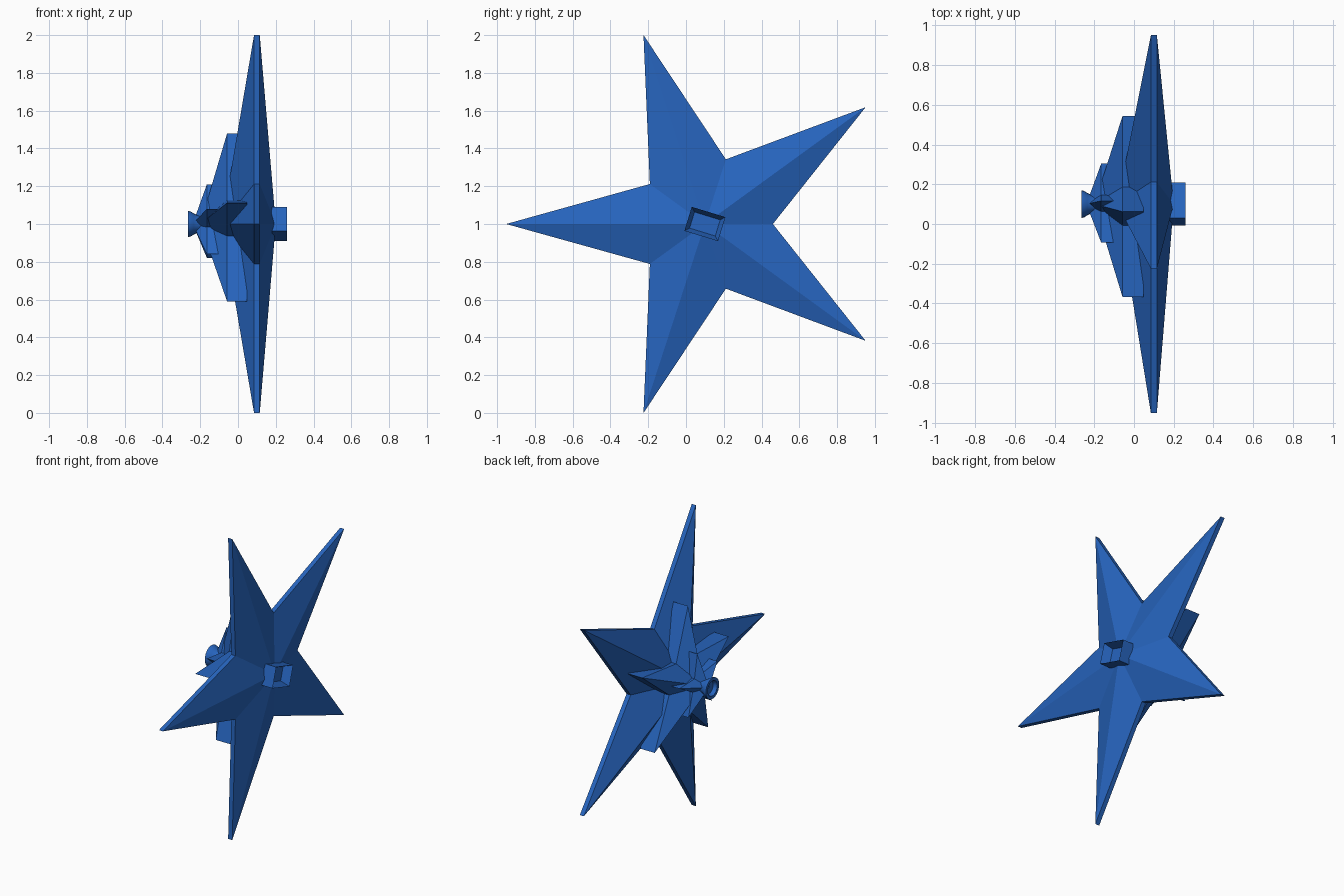
import bpy, bmesh
from math import sin, cos, pi, radians
from mathutils import Matrix

if "Cube" in bpy.data.objects:
    bpy.data.objects.remove(bpy.data.objects["Cube"])

CY, CZ = 0.10, 1.0   # shared axis of all parts, running along x

blue = bpy.data.materials.new("deep blue")
blue.diffuse_color = (0.02, 0.13, 0.52, 1)
blue.use_nodes = True
blue.node_tree.nodes["Principled BSDF"].inputs["Base Color"].default_value = blue.diffuse_color


def finish(name, bm):
    bmesh.ops.recalc_face_normals(bm, faces=bm.faces)
    mesh = bpy.data.meshes.new(name)
    bm.to_mesh(mesh)
    bm.free()
    mesh.materials.append(blue)
    obj = bpy.data.objects.new(name, mesh)
    bpy.context.collection.objects.link(obj)
    return obj


def star(name, r_tip, r_notch, angle, apex_l, rim_l, rim_r, apex_r):
    """Five-pointed star: a thin rim wall with a faceted pyramid on each side."""
    bm = bmesh.new()
    left, right = [], []
    for i in range(10):
        a = radians(angle + 36 * i)
        r = r_notch if i % 2 else r_tip
        y, z = CY + r * cos(a), CZ + r * sin(a)
        left.append(bm.verts.new((rim_l, y, z)))
        right.append(bm.verts.new((rim_r, y, z)))
    tip_l = bm.verts.new((apex_l, CY, CZ))
    tip_r = bm.verts.new((apex_r, CY, CZ))
    for i in range(10):
        j = (i + 1) % 10
        bm.faces.new((left[i], left[j], right[j], right[i]))
        bm.faces.new((left[j], left[i], tip_l))
        bm.faces.new((right[i], right[j], tip_r))
    return finish(name, bm)


# Three stacked stars, each smaller and turned against the last
star("large_star", 1.052, 0.36, 108, -0.085, 0.085, 0.115, 0.20)
star("middle_star", 0.48, 0.165, 94.5, -0.20, -0.058, 0.048, 0.048)
star("small_star", 0.21, 0.072, 85.5, -0.24, -0.165, -0.098, -0.098)

# Flared round cup on the small star, turned around the x axis
profile = [(-0.19, 0.0), (-0.19, 0.04), (-0.215, 0.046), (-0.235, 0.056),
           (-0.25, 0.066), (-0.265, 0.07), (-0.265, 0.05), (-0.24, 0.042),
           (-0.235, 0.0)]
bm = bmesh.new()
verts = [bm.verts.new((x, CY + r, CZ)) for x, r in profile]
edges = [bm.edges.new(p) for p in zip(verts, verts[1:])]
bmesh.ops.spin(bm, geom=verts + edges, cent=(0, CY, CZ), axis=(1, 0, 0),
               angle=2 * pi, steps=24, use_duplicate=False)
bmesh.ops.remove_doubles(bm, verts=bm.verts, dist=1e-4)
cup = finish("round_cup", bm)
bpy.context.view_layer.objects.active = cup
cup.select_set(True)
bpy.ops.object.shade_smooth_by_angle(angle=radians(35))

# Tilted rectangular socket on the other side, with an open recess
bm = bmesh.new()
bmesh.ops.create_cube(bm, size=1)
bmesh.ops.scale(bm, vec=(0.10, 0.186, 0.133), verts=bm.verts)
bm.normal_update()
front = [f for f in bm.faces if f.normal.x > 0.9]
bmesh.ops.inset_region(bm, faces=front, thickness=0.031)
bmesh.ops.translate(bm, vec=(-0.055, 0, 0), verts=front[0].verts)
bmesh.ops.transform(bm, verts=bm.verts,
                    matrix=Matrix.Translation((0.21, CY, CZ))
                    @ Matrix.Rotation(radians(-17), 4, 'X'))
finish("socket", bm)
